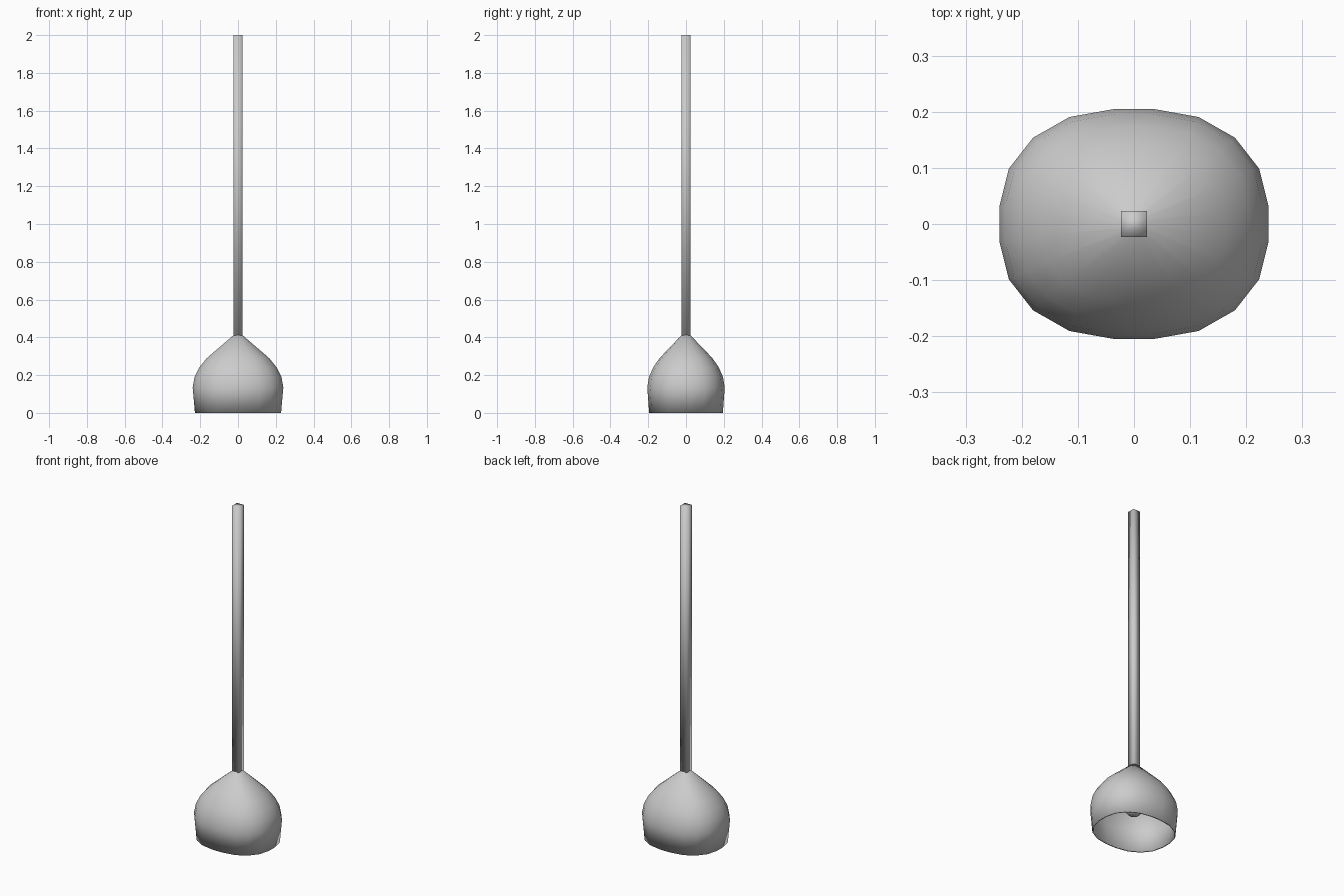
import bpy, bmesh, math

if "Cube" in bpy.data.objects:
    bpy.data.objects.remove(bpy.data.objects["Cube"])


def loft(name, rings, cap_low=False, cap_high=False):
    bm = bmesh.new()
    loops = [[bm.verts.new(p) for p in ring] for ring in rings]
    n = len(loops[0])
    for lo, hi in zip(loops, loops[1:]):
        for i in range(n):
            j = (i + 1) % n
            bm.faces.new((lo[i], lo[j], hi[j], hi[i]))
    if cap_low:
        bm.faces.new(loops[0][::-1])
    if cap_high:
        bm.faces.new(loops[-1])
    me = bpy.data.meshes.new(name)
    bm.to_mesh(me)
    bm.free()
    ob = bpy.data.objects.new(name, me)
    bpy.context.collection.objects.link(ob)
    for p in me.polygons:
        p.use_smooth = True
    return ob


def circle_rings(profile, n=16):
    return [[(r * math.cos(2 * math.pi * i / n), r * math.sin(2 * math.pi * i / n), z)
             for i in range(n)] for r, z in profile]


# 20-sided rounded outline, one quadrant mirrored into four
quad = [(1, 0.15), (0.93, 0.48), (0.75, 0.75), (0.48, 0.93), (0.146, 1)]
outline = quad + [(-x, y) for x, y in reversed(quad)]
outline += [(-x, -y) for x, y in outline]

# Lamp shade: half width, half depth, height
profile = [(0.228, 0.195, 0), (0.24, 0.205, 0.135), (0.23, 0.196, 0.19),
           (0.205, 0.174, 0.24), (0.165, 0.14, 0.29), (0.022, 0.022, 0.413)]
shade = loft("lamp_shade", [[(a * x, b * y, z) for x, y in outline]
                            for a, b, z in profile], cap_high=True)
wall = shade.modifiers.new("wall", 'SOLIDIFY')
wall.thickness = 0.008
wall.offset = -1

# Square hanging rod
h = 0.023
rod = loft("hanging_rod", [[(-h, -h, z), (h, -h, z), (h, h, z), (-h, h, z)]
                           for z in (0.41, 2.0)], True, True)

# Bulb and socket inside the shade
bulb = [(0.012, 0.105), (0.032, 0.112), (0.046, 0.13), (0.05, 0.155),
        (0.044, 0.18), (0.03, 0.21), (0.025, 0.24)]
loft("bulb", circle_rings(bulb), True, True)
loft("socket", circle_rings([(0.03, 0.235), (0.03, 0.37)]), True, True)
